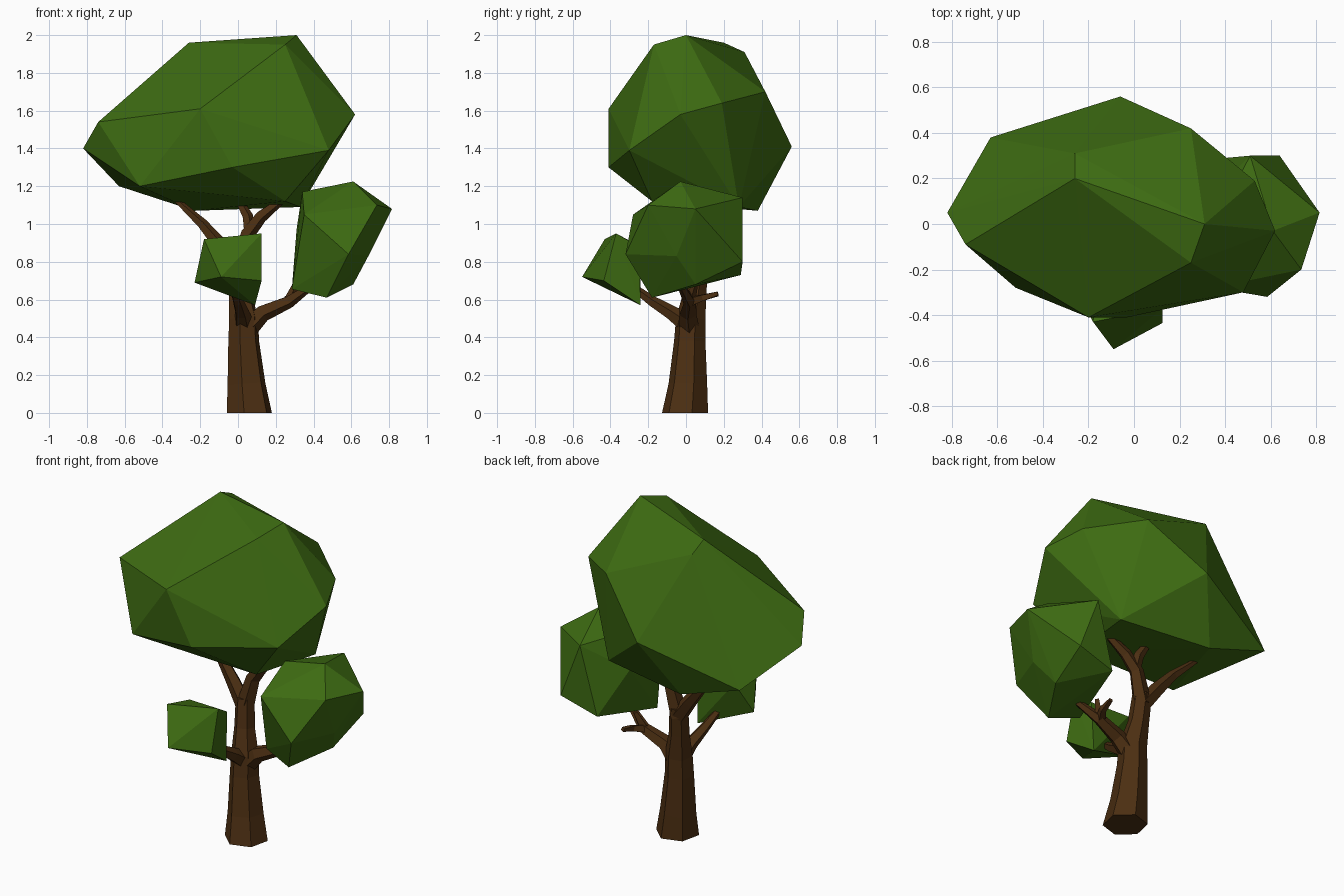
import bpy, bmesh, math
from mathutils import Vector


def material(name, rgb):
    m = bpy.data.materials.new(name)
    m.diffuse_color = (*rgb, 1)
    return m


LEAF = material("leaf_green", (0.048, 0.15, 0.006))
BARK = material("bark_brown", (0.072, 0.028, 0.006))


def finish(bm, name, mat):
    bmesh.ops.recalc_face_normals(bm, faces=bm.faces[:])
    me = bpy.data.meshes.new(name)
    bm.to_mesh(me)
    bm.free()
    me.materials.append(mat)
    ob = bpy.data.objects.new(name, me)
    bpy.context.collection.objects.link(ob)


def clump(name, points):
    """Faceted foliage: the convex hull of a few corner points."""
    bm = bmesh.new()
    for p in points:
        bm.verts.new(p)
    bmesh.ops.convex_hull(bm, input=bm.verts[:])
    bmesh.ops.delete(bm, geom=[v for v in bm.verts if not v.link_faces], context='VERTS')
    finish(bm, name, LEAF)


def limb(name, path, sides=5, turn=0.0):
    """Tapered faceted tube along (x, y, z, radius) stations."""
    bm = bmesh.new()
    pts = [Vector(p[:3]) for p in path]
    rings = []
    for i, p in enumerate(pts):
        d = (pts[min(i + 1, len(pts) - 1)] - pts[max(i - 1, 0)]).normalized()
        if p.z == 0:
            d = Vector((0, 0, 1))
        u = Vector((0, 1, 0)).cross(d).normalized()
        w = d.cross(u)
        angles = [turn + k * math.tau / sides for k in range(sides)]
        rings.append([bm.verts.new(p + path[i][3] * (u * math.cos(a) + w * math.sin(a)))
                      for a in angles])
    for a, b in zip(rings, rings[1:]):
        for k in range(sides):
            j = (k + 1) % sides
            bm.faces.new((a[k], a[j], b[j], b[k]))
    bm.faces.new(rings[0])
    bm.faces.new(rings[-1])
    finish(bm, name, BARK)


# Foliage
clump("main_crown", [
    (0.31, 0.0, 2.0), (0.25, -0.17, 1.95), (-0.26, 0.2, 1.96), (-0.26, 0.31, 1.91),
    (0.25, 0.42, 1.70), (0.53, 0.19, 1.64), (0.62, -0.03, 1.58), (-0.2, -0.41, 1.61),
    (-0.74, -0.09, 1.54), (-0.82, 0.05, 1.40), (-0.06, 0.56, 1.41), (0.48, -0.30, 1.39),
    (-0.03, -0.41, 1.30), (-0.52, -0.28, 1.20), (-0.63, 0.38, 1.20), (-0.23, 0.38, 1.07),
    (0.33, 0.28, 1.09), (0.25, -0.18, 1.12)])
clump("right_crown", [
    (0.61, -0.03, 1.225), (0.34, -0.03, 1.17), (0.735, -0.2, 1.10), (0.815, 0.05, 1.08),
    (0.69, -0.05, 0.83), (0.585, -0.32, 0.84), (0.64, 0.30, 0.80), (0.51, 0.30, 1.14),
    (0.47, -0.18, 0.61), (0.285, -0.13, 0.655), (0.61, 0.05, 0.68), (0.35, -0.28, 1.05),
    (0.40, 0.29, 0.73), (0.31, 0.1, 0.97)])
clump("front_crown", [
    (-0.18, -0.43, 0.92), (-0.09, -0.55, 0.72), (0.125, -0.37, 0.95), (0.125, -0.435, 0.70),
    (0.09, -0.24, 0.57), (-0.23, -0.33, 0.69), (-0.16, -0.24, 0.88), (0.1, -0.25, 0.88)])

# Trunk and branches
limb("trunk", [(0.06, -0.005, 0, 0.125), (0.045, 0.01, 0.15, 0.105), (0.03, 0.02, 0.38, 0.085),
               (0.03, 0.025, 0.5, 0.08), (0.01, 0.05, 0.65, 0.06), (0.0, 0.07, 0.82, 0.055)],
     6, 0.3)
limb("upper_left_branch", [(0.0, 0.07, 0.76, 0.05), (-0.09, 0.09, 0.88, 0.042),
                           (-0.19, 0.11, 1.0, 0.03), (-0.33, 0.15, 1.13, 0.015)])
limb("upper_right_branch", [(0.0, 0.07, 0.76, 0.055), (0.05, 0.08, 0.95, 0.042),
                            (0.12, 0.07, 1.04, 0.035), (0.25, 0.05, 1.14, 0.018)])
limb("upper_middle_branch", [(0.06, 0.08, 0.97, 0.035), (0.05, 0.1, 1.04, 0.03),
                             (-0.01, 0.13, 1.15, 0.018)])
limb("right_branch", [(0.04, 0.02, 0.44, 0.06), (0.13, 0.01, 0.53, 0.048),
                      (0.27, 0.02, 0.59, 0.035), (0.40, -0.03, 0.68, 0.018)])
limb("right_twig_back", [(0.26, 0.02, 0.59, 0.03), (0.30, 0.09, 0.61, 0.022),
                         (0.31, 0.17, 0.63, 0.014)], 4)
limb("right_twig_up", [(0.27, 0.02, 0.59, 0.03), (0.31, 0.05, 0.69, 0.015)], 4)
limb("front_branch", [(0.03, 0.01, 0.47, 0.055), (0.02, -0.08, 0.53, 0.04),
                      (0.0, -0.18, 0.59, 0.03), (-0.03, -0.3, 0.68, 0.018)])
